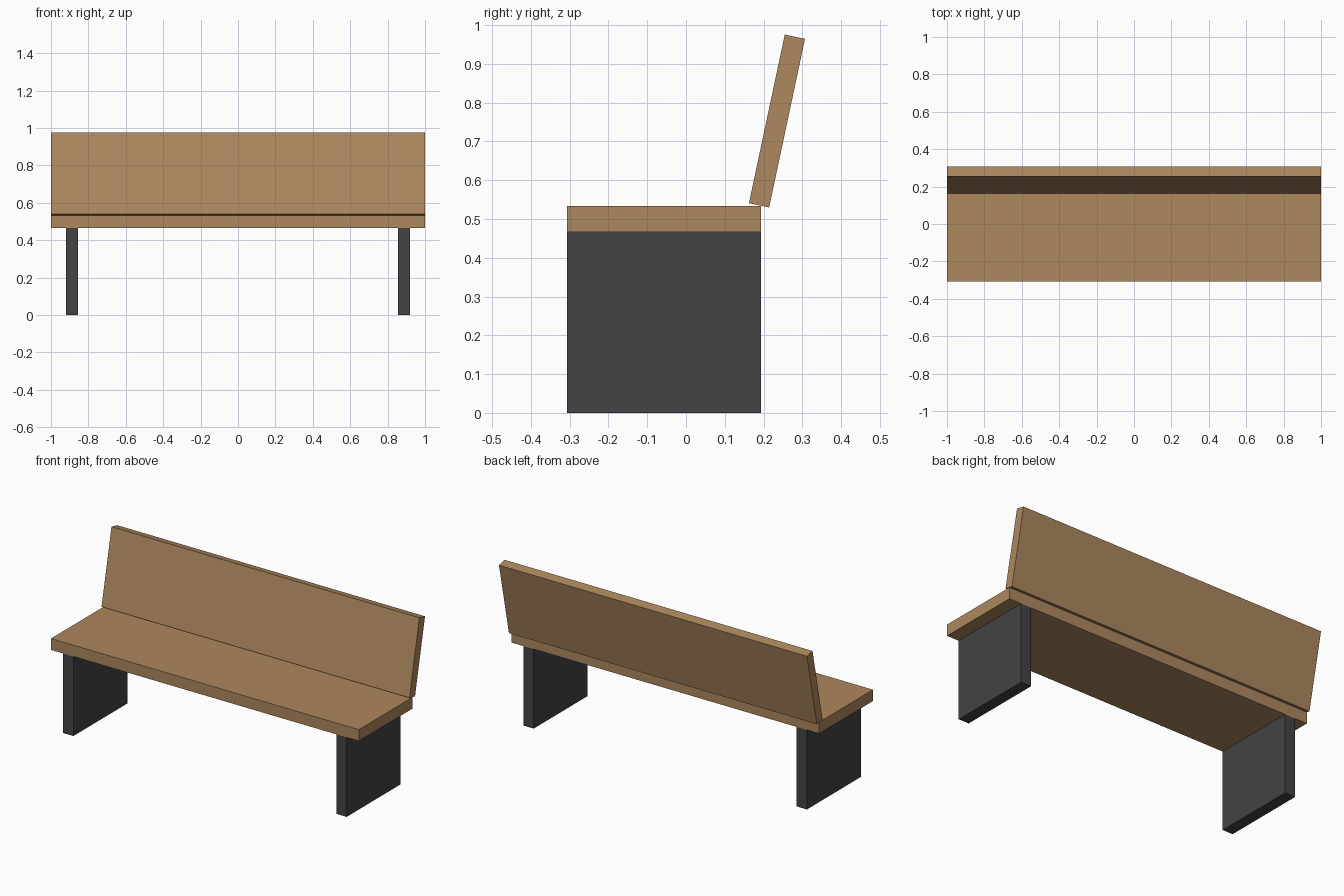
import bpy
import math

if "Cube" in bpy.data.objects:
    bpy.data.objects.remove(bpy.data.objects["Cube"])


def material(name, color):
    m = bpy.data.materials.new(name)
    m.diffuse_color = (*color, 1.0)
    m.use_nodes = True
    m.node_tree.nodes["Principled BSDF"].inputs["Base Color"].default_value = m.diffuse_color
    return m


wood = material("warm_wood", (0.42, 0.245, 0.112))
dark = material("dark_grey", (0.057, 0.057, 0.057))


def box(name, size, location, mat, tilt=0.0):
    bpy.ops.mesh.primitive_cube_add(size=1, location=location,
                                    rotation=(math.radians(tilt), 0, 0))
    ob = bpy.context.object
    ob.name = name
    ob.scale = size
    ob.data.materials.append(mat)
    return ob


# Seat plank
box("seat", (2.0, 0.5, 0.0667), (0, -0.057, 0.5), wood)

# Backrest plank, leaning backwards
box("backrest", (2.0, 0.0533, 0.4444), (0, 0.2345, 0.7525), wood, tilt=-12)

# Slab legs, one at each end
for side, label in ((-1, "left"), (1, "right")):
    box(label + "_leg", (0.0667, 0.5, 0.4667),
        (side * 0.8875, -0.057, 0.2333), dark)
